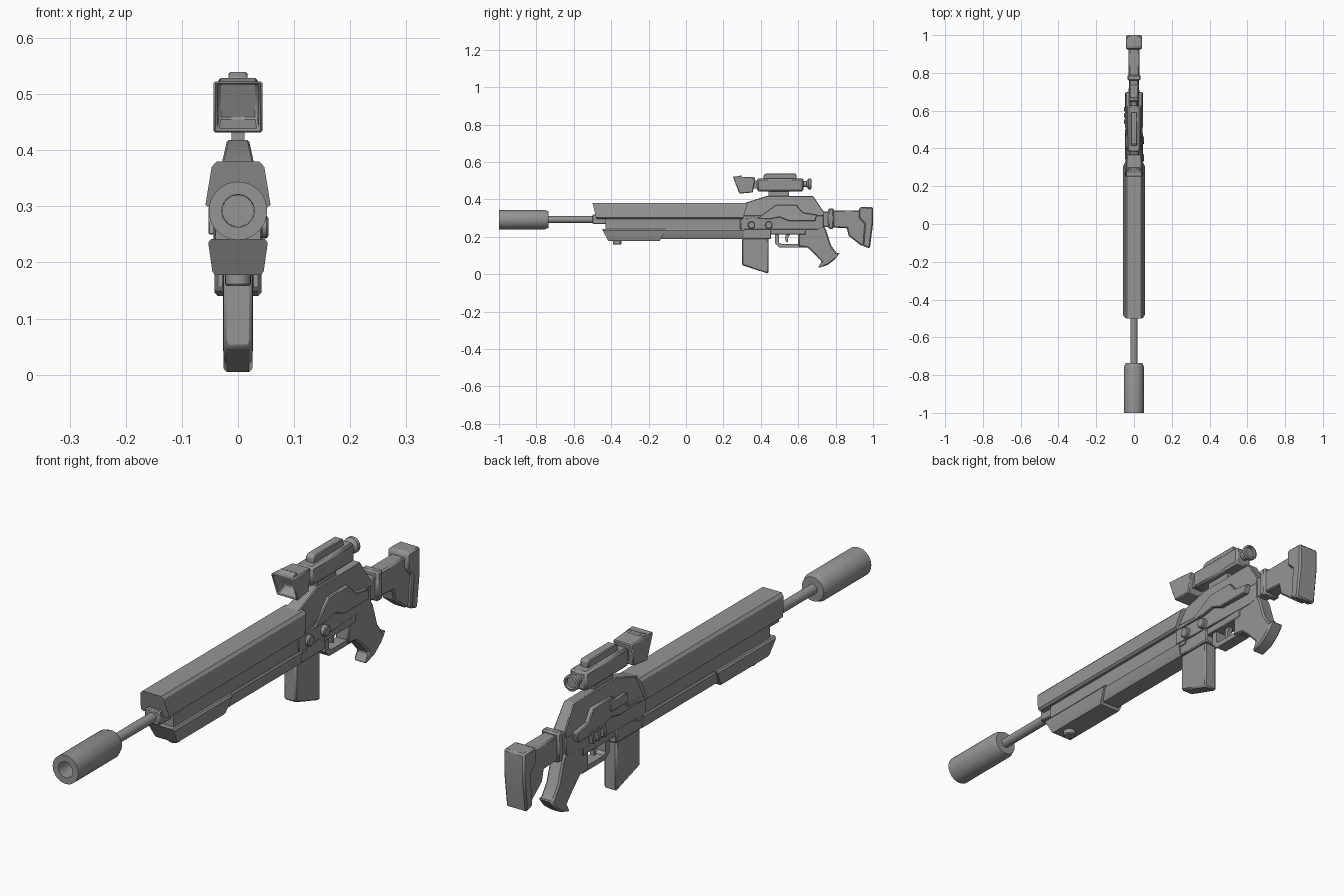
import bpy, bmesh, math
from mathutils import Vector

if "Cube" in bpy.data.objects:
    bpy.data.objects.remove(bpy.data.objects["Cube"], do_unlink=True)

GREY = (0.3, 0.3, 0.3, 1)
metal = bpy.data.materials.new("grey_metal")
metal.use_nodes = True
metal.diffuse_color = GREY
metal.node_tree.nodes["Principled BSDF"].inputs["Base Color"].default_value = GREY


def finish(name, bm, bevel=0.0):
    """Turn a bmesh into a named grey object with sharp-edged smooth shading."""
    bmesh.ops.recalc_face_normals(bm, faces=bm.faces)
    mesh = bpy.data.meshes.new(name)
    bm.to_mesh(mesh)
    bm.free()
    mesh.materials.append(metal)
    ob = bpy.data.objects.new(name, mesh)
    bpy.context.collection.objects.link(ob)
    if bevel:
        mod = ob.modifiers.new("bevel", "BEVEL")
        mod.width, mod.segments, mod.limit_method = bevel, 1, "ANGLE"
        mod.angle_limit = math.radians(40)
    bpy.ops.object.select_all(action="DESELECT")
    ob.select_set(True)
    bpy.context.view_layer.objects.active = ob
    bpy.ops.object.shade_smooth_by_angle(angle=math.radians(25))
    return ob


def bridge(bm, a, b):
    n = len(a)
    for i in range(n):
        bm.faces.new((a[i], a[(i + 1) % n], b[(i + 1) % n], b[i]))


def side_bm(profile, width):
    """Side profile (y, z) spread across x; width is a number or a rule of y, z."""
    w = width if callable(width) else lambda y, z: width
    bm = bmesh.new()
    l, r = [[bm.verts.new((s * w(y, z), y, z)) for y, z in profile] for s in (-1, 1)]
    bridge(bm, l, r)
    bm.faces.new(l)
    bm.faces.new(r)
    return bm


def side(name, profile, width, bevel=0.0):
    return finish(name, side_bm(profile, width), bevel)


def box(name, y, z, width, bevel=0.0):
    return side(name, [(y[0], z[0]), (y[1], z[0]), (y[1], z[1]), (y[0], z[1])], width, bevel)


def long_bar(name, half, front, back, bevel=0.0):
    """Mirrored cross-section (x, z) run along y between two slanted ends."""
    section = half + [(-x, z) for x, z in reversed(half)]
    bm = bmesh.new()
    a, b = [[bm.verts.new((x, end(z), z)) for x, z in section] for end in (front, back)]
    bridge(bm, a, b)
    bm.faces.new(a)
    bm.faces.new(b)
    return finish(name, bm, bevel)


def turned(name, outline, origin, axis="Y", sides=32):
    """Closed lathe shape from (distance, radius) points along an axis."""
    bm = bmesh.new()
    rings = []
    for d, r in outline:
        ring = []
        for i in range(sides):
            t = 2 * math.pi * i / sides
            u, v = r * math.cos(t), r * math.sin(t)
            p = {"X": (d, u, v), "Y": (u, d, v), "Z": (u, v, d)}[axis]
            ring.append(bm.verts.new(Vector(p) + Vector(origin)))
        rings.append(ring)
    for a, b in zip(rings, rings[1:]):
        bridge(bm, a, b)
    bm.faces.new(rings[0])
    bm.faces.new(rings[-1])
    return finish(name, bm)


def slope(v0, z0, v1, z1):
    return lambda z: v0 + (v1 - v0) * (z - z0) / (z1 - z0)


# Barrel and muzzle
BORE = (0, 0, 0.292)
turned("suppressor", [(-0.93, 0.028), (-1, 0.029), (-1, 0.052), (-0.755, 0.052),
                      (-0.735, 0.044), (-0.735, 0.018)], BORE)
turned("barrel", [(-0.76, 0.018), (-0.4, 0.018)], BORE, sides=24)
box("barrel_block", (-0.5, -0.4), (0.268, 0.32), 0.03, 0.004)

# Handguard
long_bar("upper_shroud", [(0.05, 0.296), (0.058, 0.303), (0.047, 0.37), (0.038, 0.38)],
         slope(-0.48, 0.3, -0.5, 0.38), slope(0.305, 0.3, 0.33, 0.38))
box("inner_body", (-0.43, 0.34), (0.225, 0.32), 0.04)
long_bar("front_lower_guard", [(0.042, 0.178), (0.046, 0.185), (0.053, 0.235), (0.048, 0.242)],
         slope(-0.415, 0.178, -0.45, 0.242), slope(-0.14, 0.178, -0.105, 0.242))
long_bar("rear_lower_guard", [(0.034, 0.188), (0.038, 0.194), (0.046, 0.235), (0.042, 0.242)],
         lambda z: -0.2, lambda z: 0.31)
turned("guard_stud", [(0.158, 0.02), (0.162, 0.023), (0.19, 0.023)], (0, -0.368, 0), "Z", 20)

# Receiver
def taper(y, z):
    w = 0.044 if z < 0.31 else slope(0.044, 0.31, 0.019, 0.42)(z)
    return w * (0.62 if y > 0.7 else 1)

side("receiver_top", [(0.29, 0.31), (0.29, 0.372), (0.33, 0.386), (0.43, 0.418), (0.68, 0.418),
                      (0.735, 0.335), (0.735, 0.31)], taper, 0.003)
side("receiver_base", [(0.29, 0.238), (0.29, 0.315), (0.735, 0.315), (0.735, 0.25),
                       (0.705, 0.238)], taper, 0.003)
side("cheek_plates", [(0.31, 0.295), (0.39, 0.305), (0.48, 0.37), (0.59, 0.37), (0.625, 0.33),
                      (0.7, 0.318), (0.69, 0.285), (0.55, 0.285), (0.5, 0.305), (0.45, 0.295)],
     lambda y, z: slope(0.049, 0.285, 0.037, 0.37)(z), 0.003)
for i, y in enumerate((0.35, 0.443)):
    turned(f"round_pin_{i + 1}", [(0.035, 0.02), (0.051, 0.02), (0.054, 0.016)],
           (0, y, 0.263), "X", 20)

# Ejection port and vents on one flank
def flank_plate(name, profile, inner, outer):
    bm = bmesh.new()
    a, b = [[bm.verts.new((-rule(z), y, z)) for y, z in profile] for rule in (inner, outer)]
    bridge(bm, a, b)
    bm.faces.new(a)
    bm.faces.new(b)
    finish(name, bm, 0.002)

flank_plate("ejection_port", [(0.4, 0.325), (0.5, 0.325), (0.5, 0.358), (0.4, 0.358)],
            lambda z: 0.03, slope(0.048, 0.325, 0.043, 0.358))
for i in range(3):
    y = 0.53 + 0.033 * i
    flank_plate(f"vent_rib_{i + 1}", [(y, 0.25), (y + 0.016, 0.25), (y + 0.024, 0.298),
                                      (y + 0.008, 0.298)], lambda z: 0.035, lambda z: 0.053)

# Magazine
box("magazine_well", (0.29, 0.455), (0.188, 0.245), 0.036, 0.004)
side("magazine", [(0.3, 0.048), (0.44, 0.003), (0.44, 0.22), (0.3, 0.22)], 0.026, 0.006)

# Trigger group and grip
box("trigger_housing", (0.45, 0.64), (0.212, 0.245), 0.03, 0.003)
side("trigger_guard", [(0.475, 0.23), (0.475, 0.165), (0.498, 0.143), (0.63, 0.143), (0.63, 0.162),
                       (0.508, 0.162), (0.497, 0.172), (0.497, 0.23)], 0.022)
side("trigger", [(0.535, 0.22), (0.53, 0.19), (0.535, 0.172), (0.545, 0.172),
                 (0.545, 0.19), (0.56, 0.22)], 0.009)
side("grip", [(0.6, 0.245), (0.6, 0.148), (0.65, 0.142), (0.69, 0.105), (0.725, 0.068), (0.705, 0.033),
              (0.755, 0.048), (0.795, 0.078), (0.825, 0.115), (0.805, 0.113), (0.775, 0.155),
              (0.75, 0.235), (0.735, 0.26), (0.7, 0.27)], 0.027, 0.006)

# Shoulder stock
box("stock_neck", (0.72, 0.78), (0.252, 0.335), 0.024, 0.005)
box("stock_collar", (0.76, 0.79), (0.243, 0.352), 0.035, 0.006)
side("stock_arm", [(0.78, 0.25), (0.86, 0.246), (0.87, 0.205), (0.94, 0.15), (0.96, 0.16),
                   (0.96, 0.342), (0.78, 0.342)], 0.028, 0.006)
side("butt_pad", [(0.925, 0.352), (0.935, 0.36), (1, 0.358), (1, 0.27), (0.983, 0.138),
                  (0.945, 0.15), (0.955, 0.27), (0.925, 0.3)], 0.042, 0.008)

# Scope
box("scope_mount", (0.44, 0.55), (0.41, 0.45), 0.012)
box("scope_body", (0.38, 0.628), (0.443, 0.513), 0.034, 0.008)
side("scope_rail", [(0.415, 0.505), (0.415, 0.53), (0.43, 0.539), (0.585, 0.539),
                    (0.59, 0.53), (0.59, 0.505)], 0.017, 0.003)
box("scope_link", (0.35, 0.39), (0.458, 0.5), 0.022)
turned("eyepiece", [(0.62, 0.017), (0.645, 0.017), (0.655, 0.029), (0.668, 0.029),
                    (0.67, 0.022), (0.66, 0.02)], (0, 0, 0.482), sides=24)
hood = side_bm([(0.25, 0.523), (0.37, 0.518), (0.357, 0.437), (0.285, 0.431)],
               lambda y, z: 0.044 if y < 0.3 else 0.038)
bmesh.ops.recalc_face_normals(hood, faces=hood.faces)
mouth = min(hood.faces, key=lambda f: f.normal.y)
bmesh.ops.inset_region(hood, faces=[mouth], thickness=0.01)
bmesh.ops.inset_region(hood, faces=[mouth], thickness=0.004, depth=-0.045)
finish("scope_hood", hood, 0.004)
